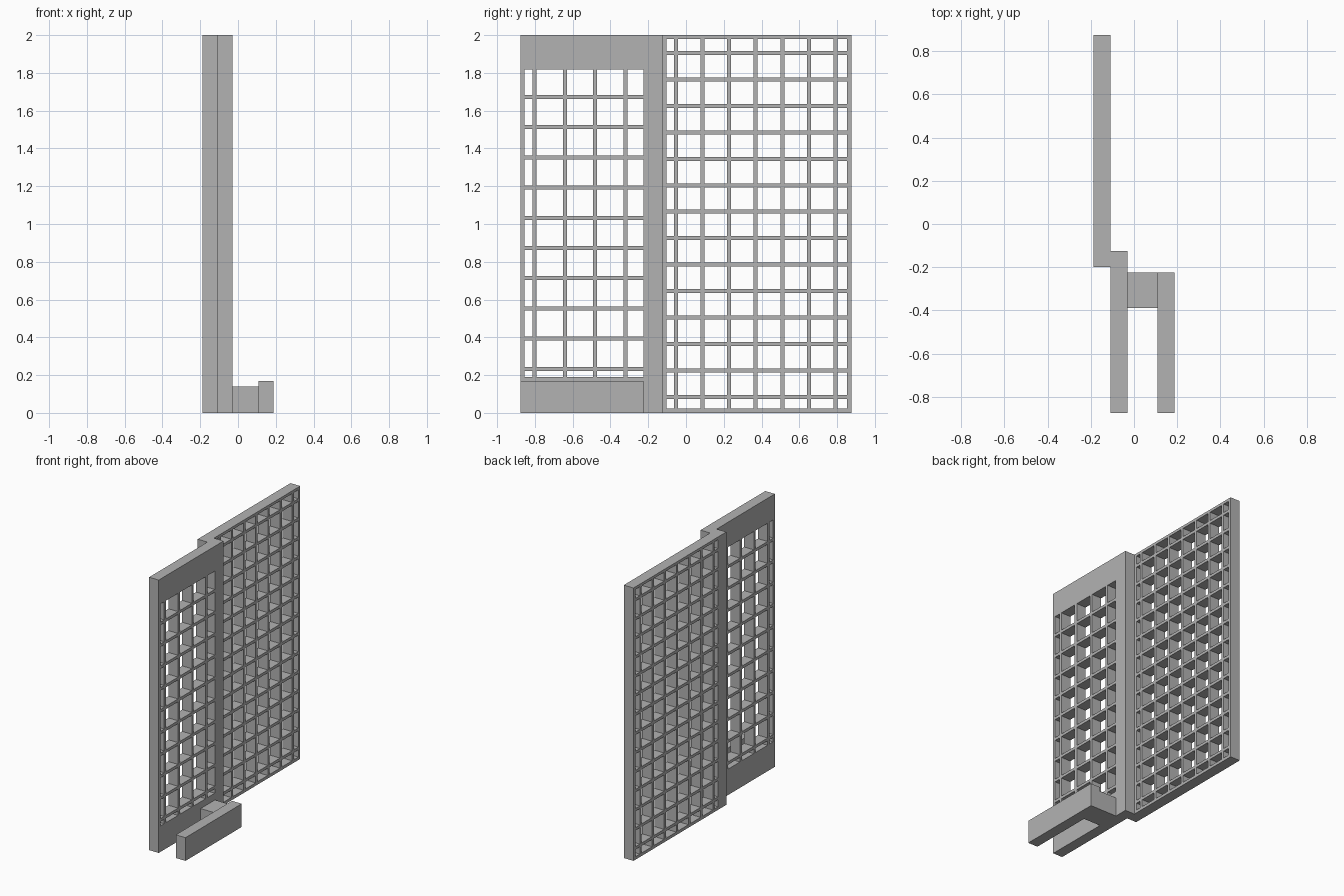
import bpy
import bmesh

cube = bpy.data.objects.get("Cube")
if cube:
    bpy.data.objects.remove(cube, do_unlink=True)

concrete = bpy.data.materials.new("concrete_grey")
concrete.use_nodes = True
GREY = (0.45, 0.45, 0.45, 1)
concrete.diffuse_color = GREY
concrete.node_tree.nodes["Principled BSDF"].inputs["Base Color"].default_value = GREY


def add_object(name, bm):
    bmesh.ops.recalc_face_normals(bm, faces=bm.faces)
    mesh = bpy.data.meshes.new(name)
    bm.to_mesh(mesh)
    bm.free()
    mesh.materials.append(concrete)
    obj = bpy.data.objects.new(name, mesh)
    bpy.context.collection.objects.link(obj)


def box(name, x, y, z):
    bm = bmesh.new()
    bmesh.ops.create_cube(bm, size=1)
    for v in bm.verts:
        for i, (lo, hi) in enumerate((x, y, z)):
            v.co[i] = lo if v.co[i] < 0 else hi
    add_object(name, bm)


def cuts(outer, opening, first, step, count, width=0.021):
    """Grid lines across a panel: every odd interval is open."""
    lines = [outer[0], opening[0]]
    for i in range(count):
        centre = first + i * step
        lines += [centre - width / 2, centre + width / 2]
    return lines + [opening[1], outer[1]]


def lattice(name, x, ys, zs):
    """Pierced panel: solid cells of a grid, extruded through its thickness."""
    bm = bmesh.new()
    grid = [[bm.verts.new((x[0], y, z)) for z in zs] for y in ys]
    for i in range(len(ys) - 1):
        for j in range(len(zs) - 1):
            if i % 2 and j % 2:
                continue
            bm.faces.new((grid[i][j], grid[i + 1][j],
                          grid[i + 1][j + 1], grid[i][j + 1]))
    result = bmesh.ops.extrude_face_region(bm, geom=bm.faces[:], use_keep_orig=True)
    for item in result["geom"]:
        if isinstance(item, bmesh.types.BMVert):
            item.co.x = x[1]
    add_object(name, bm)


# Large rear screen with narrow frame
lattice("rear_screen", (-0.187, -0.108),
        cuts((-0.2, 0.875), (-0.104, 0.852), -0.054, 0.141, 7),
        cuts((0, 2), (0.022, 1.98), 0.085, 0.14, 14))

# Front screen with deep header, base and side post
lattice("front_screen", (-0.108, -0.03),
        cuts((-0.875, -0.125), (-0.856, -0.226), -0.801, 0.16, 4),
        cuts((0, 2), (0.19, 1.817), 0.233, 0.16, 10))

# Low wall and the block tying it to the front screen
box("link_block", (-0.03, 0.108), (-0.39, -0.224), (0, 0.14))
box("low_wall", (0.108, 0.187), (-0.875, -0.224), (0, 0.17))
